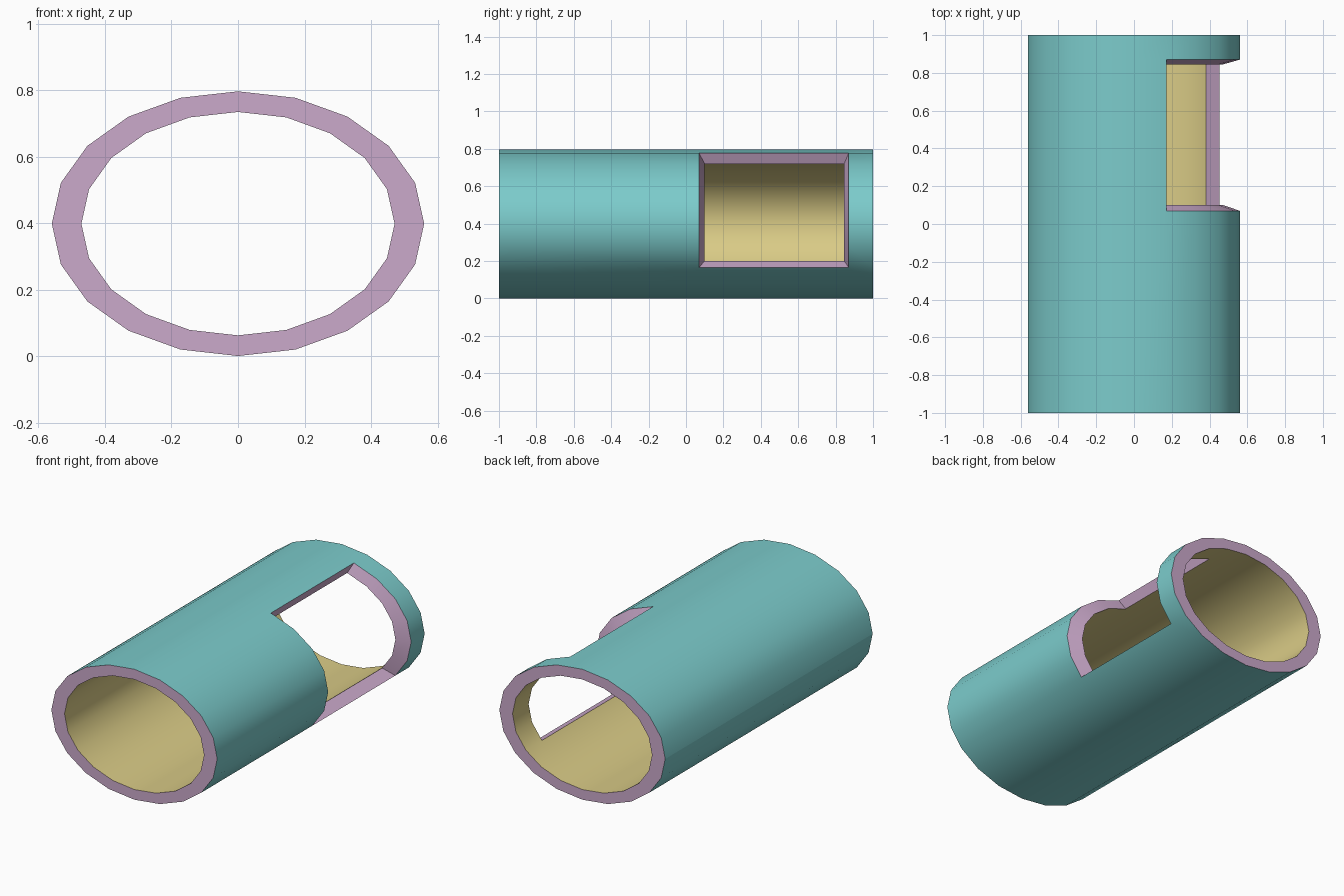
import bpy, bmesh
from math import sin, cos, tau

if "Cube" in bpy.data.objects:
    bpy.data.objects.remove(bpy.data.objects["Cube"])

SIDES, CZ = 20, 0.399
OUTER = dict(rx=0.56, rz=0.398, ys=(-1, 0.07, 0.87, 1))
INNER = dict(rx=0.471, rz=0.336, ys=(-1, 0.10, 0.845, 1))
HOLE = range(1, 7)      # ring segments (clockwise from the top) cut away


def material(name, color):
    m = bpy.data.materials.new(name)
    m.diffuse_color = (*color, 1)
    m.use_nodes = True
    m.node_tree.nodes["Principled BSDF"].inputs["Base Color"].default_value = m.diffuse_color
    return m


bm = bmesh.new()


def rings(rx, rz, ys):
    return [[bm.verts.new((rx * sin(tau * k / SIDES), y, CZ + rz * cos(tau * k / SIDES)))
             for k in range(SIDES)] for y in ys]


def quad(a, b, c, d, mat):
    f = bm.faces.new((a, b, c, d))
    f.material_index = mat
    f.smooth = True


out, inn = rings(**OUTER), rings(**INNER)

for k in range(SIDES):
    n = (k + 1) % SIDES
    # outer and inner skins, leaving the side window open
    for j in range(3):
        if j == 1 and k in HOLE:
            continue
        quad(out[j][k], out[j + 1][k], out[j + 1][n], out[j][n], 0)
        quad(inn[j][k], inn[j][n], inn[j + 1][n], inn[j + 1][k], 2)
    # end rims
    quad(out[0][k], out[0][n], inn[0][n], inn[0][k], 1)
    quad(out[3][k], inn[3][k], inn[3][n], out[3][n], 1)
    # curved window edges
    if k in HOLE:
        quad(out[1][k], inn[1][k], inn[1][n], out[1][n], 1)
        quad(out[2][k], out[2][n], inn[2][n], inn[2][k], 1)

# straight window edges
for k in (HOLE.start, HOLE.stop):
    quad(out[1][k], out[2][k], inn[2][k], inn[1][k], 1)

bmesh.ops.recalc_face_normals(bm, faces=bm.faces)

mesh = bpy.data.meshes.new("windowed_tube")
bm.to_mesh(mesh)
bm.free()
tube = bpy.data.objects.new("windowed_tube", mesh)
bpy.context.collection.objects.link(tube)
for name, color in (("outer_teal", (0.2, 0.6, 0.6)),
                    ("edge_purple", (0.6, 0.4, 0.6)),
                    ("inner_gold", (0.7, 0.6, 0.24))):
    mesh.materials.append(material(name, color))

# smooth skins with crisp rims
bpy.context.view_layer.objects.active = tube
tube.select_set(True)
bpy.ops.object.shade_smooth_by_angle(angle=0.6)

# crease along the left seam of the outer skin
for e in mesh.edges:
    a, b = (mesh.vertices[i].co for i in e.vertices)
    if max(a.x, b.x) < -0.555:
        e.use_edge_sharp = True
